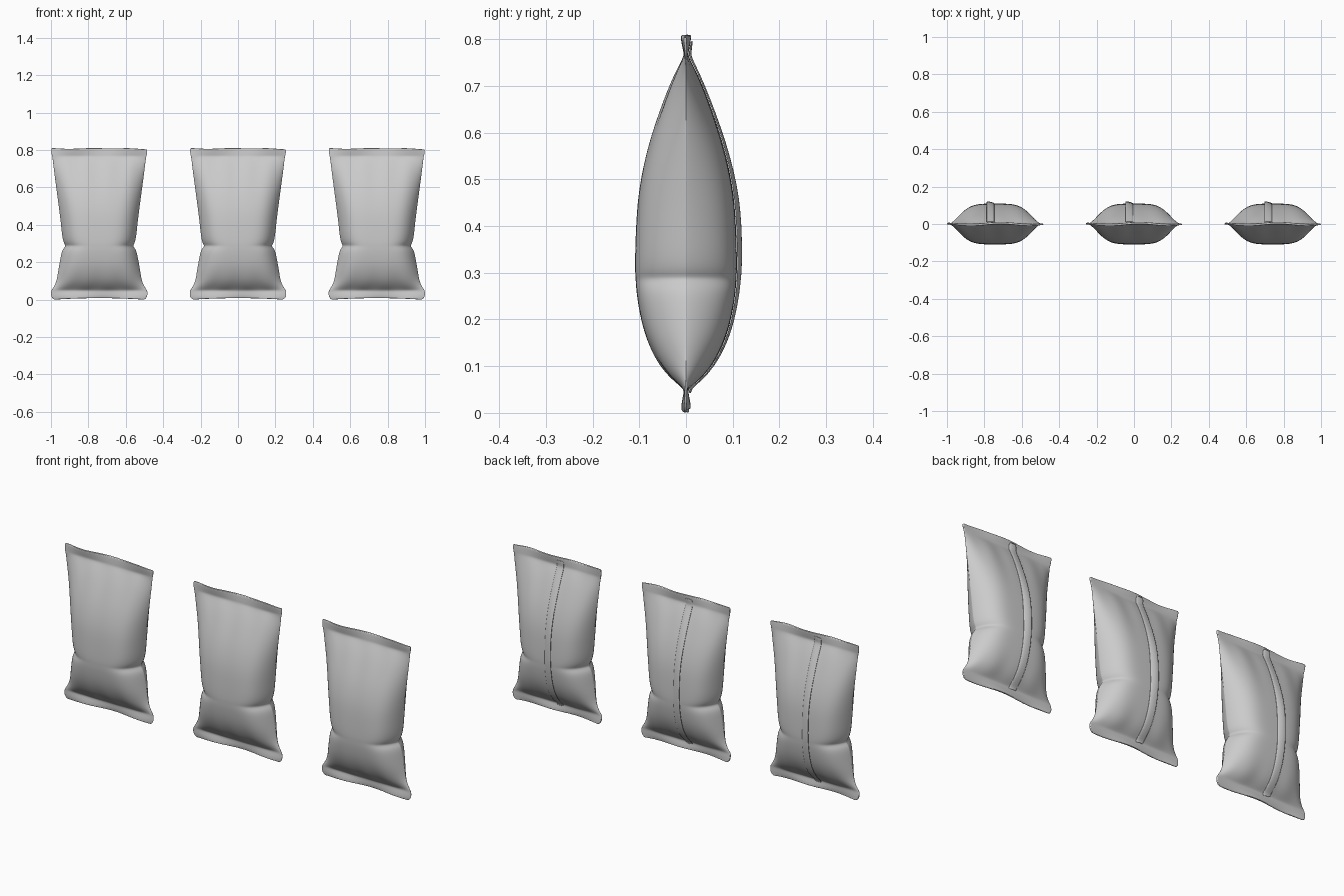
import bpy
import bmesh
from math import sin, pi, exp

cube = bpy.data.objects.get("Cube")
if cube:
    bpy.data.objects.remove(cube, do_unlink=True)

foil = bpy.data.materials.new("grey foil")
foil.use_nodes = True
GREY = (0.6, 0.6, 0.6, 1)
foil.diffuse_color = GREY
foil.node_tree.nodes["Principled BSDF"].inputs["Base Color"].default_value = GREY

# Bag outline: height, half width, half depth
PROFILE = [
    (0.0, 0.238, 0.004), (0.006, 0.25, 0.005), (0.022, 0.258, 0.006), (0.042, 0.258, 0.004),
    (0.052, 0.254, 0.005), (0.068, 0.243, 0.025), (0.1, 0.227, 0.056), (0.15, 0.22, 0.082),
    (0.2, 0.211, 0.097), (0.25, 0.202, 0.105), (0.272, 0.193, 0.107), (0.288, 0.178, 0.108),
    (0.302, 0.19, 0.109), (0.34, 0.198, 0.109), (0.4, 0.204, 0.107), (0.46, 0.211, 0.103),
    (0.52, 0.219, 0.093), (0.58, 0.227, 0.078), (0.64, 0.235, 0.058), (0.7, 0.243, 0.035),
    (0.745, 0.248, 0.014), (0.765, 0.251, 0.004), (0.775, 0.254, 0.005), (0.798, 0.257, 0.006),
    (0.806, 0.256, 0.006), (0.81, 0.253, 0.005)]
COLUMNS = 28


def surface_point(u, row, side):
    """Point on the front (side -1) or back (side 1) film, u from -1 to 1."""
    z, width, depth = row
    bulge = max(0, 1 - abs(u) ** 4.5) ** 0.85
    in_body = 0.052 < z < 0.765
    y = side * depth * (bulge if in_body else 0.5 + 0.5 * bulge)
    if in_body:
        # Gathers running out of both seals
        fade = exp(-(0.765 - z) / 0.07) + exp(-(z - 0.052) / 0.03)
        y += side * 0.15 * depth * fade * bulge * sin(u * 13 + side)
        # Pinched crease at each side
        y -= side * 0.012 * exp(-((z - 0.285) / 0.02) ** 2) * bulge * abs(u) ** 3
    else:
        # Curled, wavy seals
        lift = (0.052 - z) / 0.052 if z < 0.4 else (z - 0.765) / 0.045
        y += 0.006 * lift * sin(u * 5 + 1)
    if z < 0.03:
        z += 0.008 * (1 - u * u) * (1 - z / 0.03)
    elif z > 0.79:
        z -= 0.003 * (1 + sin(u * 8)) * abs(u)
    return (u * width, y, z)


def finish(bm, name):
    bmesh.ops.recalc_face_normals(bm, faces=bm.faces)
    for face in bm.faces:
        face.smooth = True
    mesh = bpy.data.meshes.new(name)
    bm.to_mesh(mesh)
    bm.free()
    mesh.materials.append(foil)
    return mesh


# Bag film: stacked closed rings with seal edges capped
def make_bag():
    bm = bmesh.new()
    steps = [sin((2 * i / COLUMNS - 1) * pi / 2) for i in range(COLUMNS + 1)]
    rings = []
    for row in PROFILE:
        ring = [bm.verts.new(surface_point(u, row, -1)) for u in steps]
        ring += [bm.verts.new(surface_point(u, row, 1)) for u in reversed(steps[1:-1])]
        rings.append(ring)
    n = len(rings[0])
    for low, high in zip(rings, rings[1:]):
        for i in range(n):
            j = (i + 1) % n
            bm.faces.new((low[i], low[j], high[j], high[i]))
    for ring in (rings[0], rings[-1]):
        for i in range(COLUMNS):
            corners = [ring[i], ring[i + 1], ring[(n - i - 1) % n], ring[(n - i) % n]]
            bm.faces.new(list(dict.fromkeys(corners)))
    # Crisp ridges down both sides
    crease = bm.edges.layers.float.new("crease_edge")
    for low, high in zip(rings, rings[1:]):
        for i in (0, COLUMNS):
            bm.edges.get((low[i], high[i]))[crease] = 0.7
    return finish(bm, "bag_film")


# Back fin: folded strip whose free edge stands slightly off the film
def make_fin():
    bm = bmesh.new()
    strips = []
    for row in PROFILE[3:-2]:
        z, width, depth = row
        strip = []
        for x, lift in ((-0.005, 0.0), (-0.012, 0.004), (-0.03, 0.005), (-0.046, 0.004)):
            px, py, pz = surface_point(x / width, row, 1)
            if x < -0.02:
                lift += 0.006 * exp(-((z - 0.4) / 0.15) ** 2)
            strip.append(bm.verts.new((px, py + lift, pz)))
        strips.append(strip)
    for low, high in zip(strips, strips[1:]):
        for i in range(len(low) - 1):
            bm.faces.new((low[i], low[i + 1], high[i + 1], high[i]))
    return finish(bm, "back_fin")


bag_mesh, fin_mesh = make_bag(), make_fin()

# Three identical bags in a row
for label, x in (("right", -0.742), ("middle", 0.0), ("left", 0.742)):
    for part, mesh in (("bag", bag_mesh), ("back_fin", fin_mesh)):
        obj = bpy.data.objects.new(f"{label}_{part}", mesh)
        bpy.context.collection.objects.link(obj)
        obj.location.x = x
        if part == "back_fin":
            solid = obj.modifiers.new("thickness", 'SOLIDIFY')
            solid.thickness = 0.002
        subsurf = obj.modifiers.new("smooth", 'SUBSURF')
        subsurf.levels = subsurf.render_levels = 2 if part == "bag" else 1
